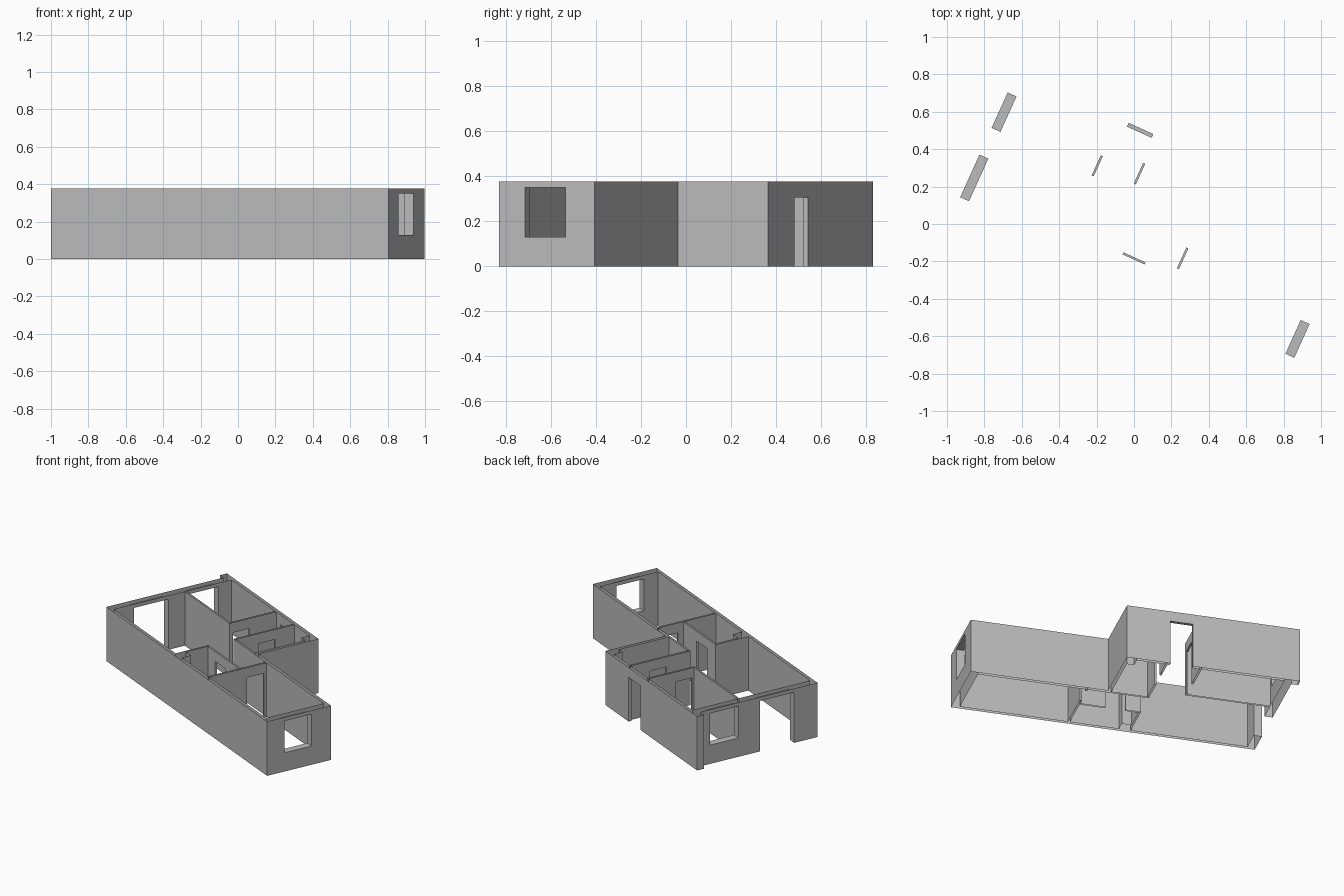
import bpy, bmesh
from mathutils import Matrix

cube = bpy.data.objects.get("Cube")
if cube:
    bpy.data.objects.remove(cube)

HEIGHT = 0.376
DOOR = 0.306            # inner door head
SILL, HEAD = 0.13, 0.35  # window sill and head
SIDE, END, THIN = 0.022, 0.052, 0.012
WIDE, NARROW, STEP, LENGTH = 0.904, 0.466, 0.896, 1.981

plaster = bpy.data.materials.new("plaster_grey")
plaster.use_nodes = True
plaster.diffuse_color = (0.5, 0.5, 0.5, 1)
plaster.node_tree.nodes["Principled BSDF"].inputs["Base Color"].default_value = (0.5, 0.5, 0.5, 1)

# Plan axes: first across the house, second along it, turned on the ground
PLAN = Matrix(((0.413, -0.911, 0, 0.805),
               (0.911, 0.413, 0, -0.83),
               (0, 0, 1, 0), (0, 0, 0, 1)))


def prism(name, outline, z0, z1):
    bm = bmesh.new()
    face = bm.faces.new([bm.verts.new((p, q, z0)) for p, q in outline])
    top = bmesh.ops.extrude_face_region(bm, geom=[face])["geom"]
    verts = [v for v in top if isinstance(v, bmesh.types.BMVert)]
    bmesh.ops.translate(bm, verts=verts, vec=(0, 0, z1 - z0))
    bmesh.ops.recalc_face_normals(bm, faces=bm.faces)
    mesh = bpy.data.meshes.new(name)
    bm.to_mesh(mesh)
    bm.free()
    obj = bpy.data.objects.new(name, mesh)
    bpy.context.collection.objects.link(obj)
    return obj


def rect(p0, p1, q0, q1):
    return [(p0, q0), (p1, q0), (p1, q1), (p0, q1)]


# Outer footprint, with the short wall stub at the back corner
house = prism("house_walls", [
    (0, 0), (NARROW, 0), (NARROW, STEP), (WIDE, STEP), (WIDE, 2.025),
    (0.855, 2.025), (0.855, LENGTH), (0, LENGTH)], 0, HEIGHT)
house.data.materials.append(plaster)

inner = WIDE - SIDE
back = LENGTH - END
hall = NARROW - SIDE
bath_end, bath_side = 1.154, 0.25
bed_wall, entry_wall, kitchen_wall = 0.757, 1.154, 1.377

# Rooms hollowed from the footprint
rooms = {
    "front_bedroom": rect(SIDE, hall, END, bed_wall),
    "living_and_hall": [
        (SIDE, bath_end + THIN), (bath_side + THIN, bath_end + THIN),
        (bath_side + THIN, bed_wall + THIN), (hall, bed_wall + THIN),
        (hall, entry_wall + THIN), (inner, entry_wall + THIN),
        (inner, kitchen_wall), (0.54, kitchen_wall), (0.54, back), (SIDE, back)],
    # a duct box fills one corner of each of these two rooms
    "bathroom": [
        (SIDE, bed_wall + THIN), (bath_side, bed_wall + THIN), (bath_side, bath_end),
        (0.09, bath_end), (0.09, 1.09), (SIDE, 1.09)],
    "middle_bedroom": [
        (NARROW - 0.01, STEP + SIDE), (0.82, STEP + SIDE), (0.82, 0.965),
        (inner, 0.965), (inner, entry_wall), (NARROW - 0.01, entry_wall)],
    "back_bedroom": rect(0.54 + THIN, inner, kitchen_wall + THIN, back),
}
cutters = [prism(n, o, -0.1, HEIGHT + 0.1) for n, o in rooms.items()]

# Doors and windows: plan rectangle, bottom, top
openings = {
    "front_window": (rect(0.126, 0.324, -0.05, 0.08), SILL, HEAD),
    "back_window": (rect(0.577, 0.785, 1.9, 2.01), SILL, HEAD),
    "terrace_door": (rect(0.17, 0.42, 1.9, 2.01), -0.1, HEAD),
    "entry_door": (rect(0.86, 0.95, 1.18, 1.325), -0.1, DOOR),
    "back_bedroom_door": (rect(0.566, 0.685, 1.36, 1.41), -0.1, DOOR),
    "middle_bedroom_door": (rect(0.62, 0.741, 1.14, 1.19), -0.1, DOOR),
    "front_bedroom_door": (rect(0.302, 0.425, 0.74, 0.79), -0.1, DOOR),
    "bathroom_door": (rect(0.23, 0.28, 0.935, 1.064), -0.1, DOOR),
}
cutters += [prism(n, *spec) for n, spec in openings.items()]

for cutter in cutters:
    cutter.hide_render = True
    mod = house.modifiers.new(cutter.name, "BOOLEAN")
    mod.operation, mod.solver, mod.object = "DIFFERENCE", "EXACT", cutter

bpy.context.view_layer.update()
graph = bpy.context.evaluated_depsgraph_get()
walls = bpy.data.meshes.new_from_object(house.evaluated_get(graph))
house.modifiers.clear()
house.data = walls
for cutter in cutters:
    bpy.data.objects.remove(cutter)

# Leave the walls open at top and bottom, keeping sills and door heads
bm = bmesh.new()
bm.from_mesh(walls)
caps = [f for f in bm.faces if abs(f.normal.z) > 0.9
        and not 0.01 < f.calc_center_median().z < HEIGHT - 0.01]
bmesh.ops.delete(bm, geom=caps, context="FACES")
bmesh.ops.transform(bm, matrix=PLAN, verts=bm.verts)
for f in bm.faces:
    f.material_index = 0
    f.smooth = False
bm.to_mesh(walls)
bm.free()
walls.materials.clear()
walls.materials.append(plaster)
